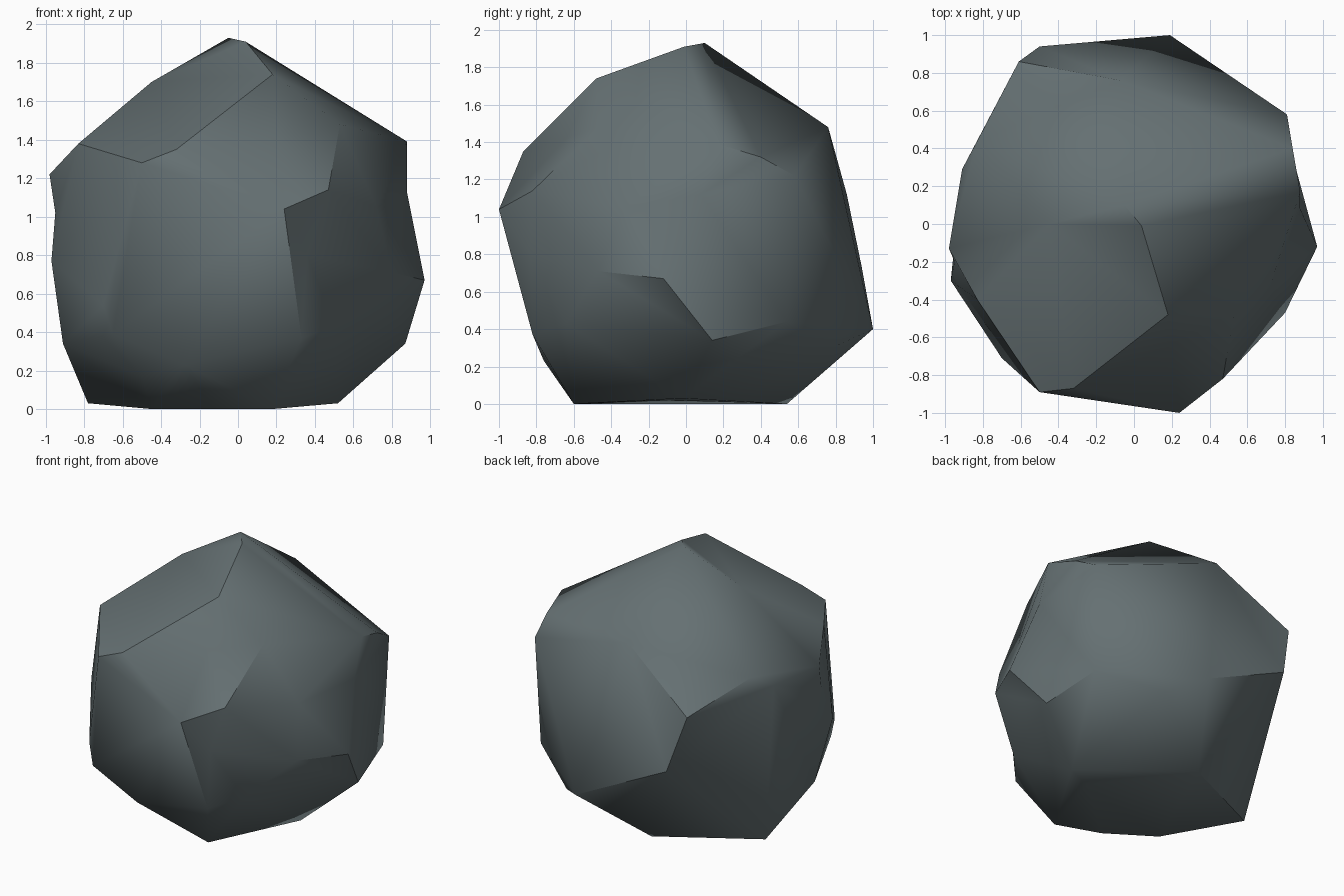
import bpy, bmesh, math
from mathutils import Vector

if "Cube" in bpy.data.objects:
    bpy.data.objects.remove(bpy.data.objects["Cube"])

# Corner points of the boulder, grouped in rings from top to bottom
crown = [(-.05, .10, 1.93), (.04, -.01, 1.91), (.18, -.48, 1.74), (-.45, .0, 1.70),
         (-.07, .76, 1.48), (.53, -.47, 1.48), (.88, .17, 1.39), (.84, .40, 1.32),
         (-.83, .44, 1.31), (-.83, -.40, 1.38), (-.32, -.87, 1.35)]
waist = [(.24, -1.0, 1.04), (-.50, -.89, 1.28), (.47, -.82, 1.14), (.81, .58, 1.22),
         (-.61, .86, 1.12), (-.91, .29, 1.22), (-.98, -.13, 1.22),
         (-.50, .94, .73), (-.97, -.30, .77)]
lower = [(.97, -.12, .67), (.80, -.47, .71), (-.70, -.71, .54), (-.65, -.74, .39),
         (-.91, -.18, .34), (.33, -.82, .37), (.87, .14, .34),
         (.79, .54, .44), (.40, .80, .31), (.19, 1.0, .40), (-.28, -.76, .23)]
base = [(-.13, -.49, 0), (.18, -.60, 0), (.52, -.02, .03),
        (-.10, .54, 0), (-.78, .20, .03), (-.45, -.28, 0)]
# Points that sit in shallow dents
dents = [(.20, -.64, 1.42), (-.50, -.36, .17), (.88, .08, 1.12), (.33, -.09, .02),
         (.50, -.64, .43), (.72, -.33, 1.05), (.36, -.83, .80), (-.95, -.20, 1.02)]

centre = Vector((0, 0, .9))

# Skin the points with a hull of a rounded copy, so the dents survive
bm = bmesh.new()
home, dented = {}, set()
for p in crown + waist + lower + base + dents:
    d = Vector(p) - centre
    v = bm.verts.new(centre + d.normalized() * d.length ** .3)
    home[v] = Vector(p)
    if p in dents:
        dented.add(v)
bmesh.ops.convex_hull(bm, input=bm.verts[:])
for v in bm.verts:
    v.co = home[v]
bmesh.ops.delete(bm, geom=[v for v in bm.verts if not v.link_faces], context='VERTS')


def outward(a, b, c):
    return (b - a).cross(c - a).dot(a - centre)


# Turn edges that cut a needless valley, but leave the dents alone
for sweep in range(4):
    for e in bm.edges[:]:
        if not e.is_valid or len(e.link_faces) != 2 or e.is_convex:
            continue
        if e.calc_face_angle(0) < math.radians(3) or any(v in dented for v in e.verts):
            continue
        a, b = (v.co for v in e.verts)
        c, d = (next(v for v in f.verts if v not in e.verts).co for f in e.link_faces)
        if outward(a, c, d) * outward(b, c, d) < -1e-3:
            bmesh.ops.rotate_edges(bm, edges=[e])
bmesh.ops.recalc_face_normals(bm, faces=bm.faces[:])

mesh = bpy.data.meshes.new("boulder")
bm.to_mesh(mesh)
bm.free()
boulder = bpy.data.objects.new("boulder", mesh)
bpy.context.collection.objects.link(boulder)

# Slate grey stone
stone = bpy.data.materials.new("slate grey stone")
stone.diffuse_color = (.13, .163, .17, 1)
stone.use_nodes = True
stone.node_tree.nodes["Principled BSDF"].inputs["Base Color"].default_value = stone.diffuse_color
mesh.materials.append(stone)

bpy.context.view_layer.objects.active = boulder
boulder.select_set(True)
bpy.ops.object.shade_smooth_by_angle(angle=math.radians(45))
